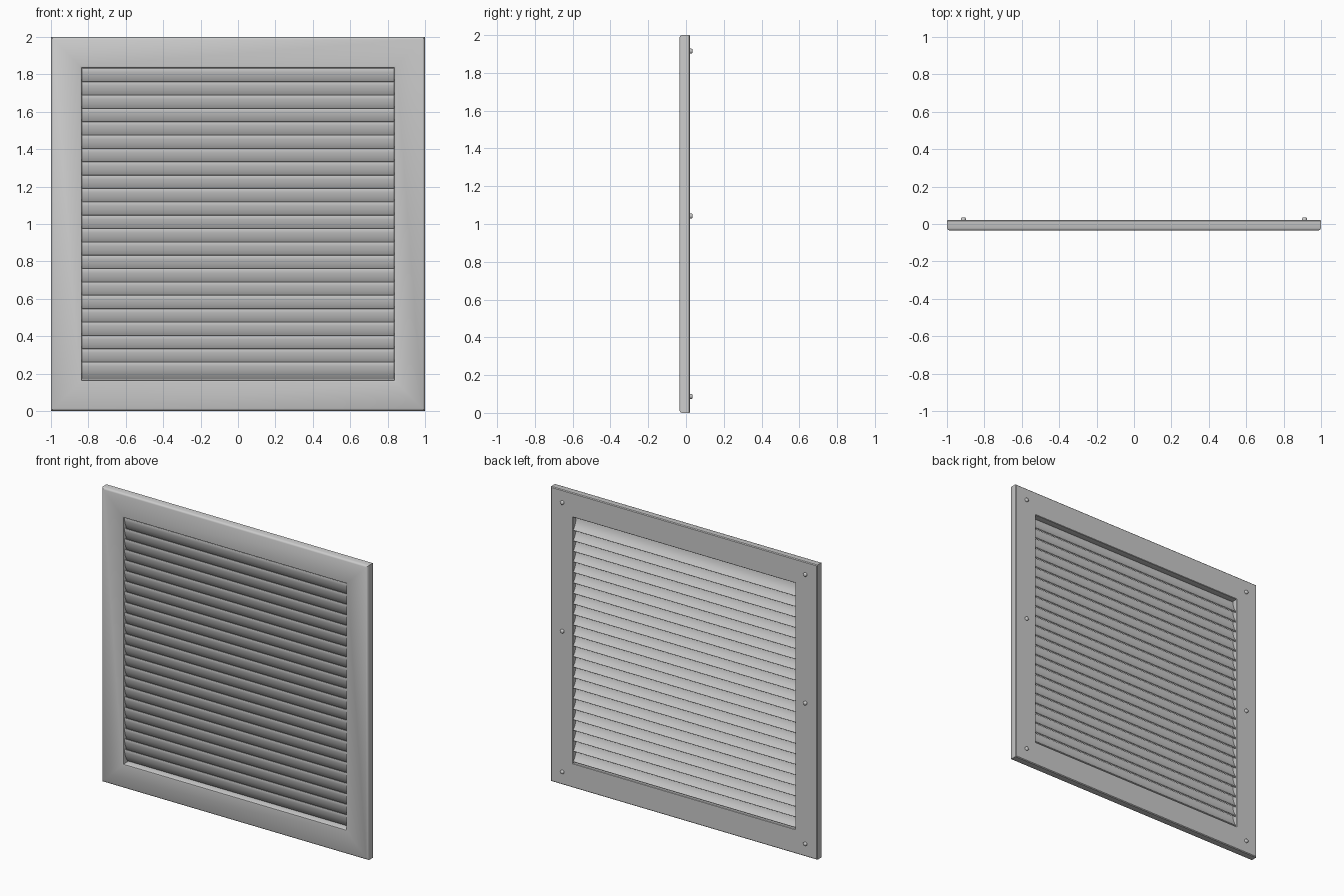
import bpy, bmesh, math
from mathutils import Vector

if "Cube" in bpy.data.objects:
    bpy.data.objects.remove(bpy.data.objects["Cube"])

CZ = 1.0  # centre height of the square grille


def finish(bm, name, angle=35):
    bmesh.ops.recalc_face_normals(bm, faces=bm.faces)
    me = bpy.data.meshes.new(name)
    bm.to_mesh(me)
    bm.free()
    ob = bpy.data.objects.new(name, me)
    bpy.context.collection.objects.link(ob)
    bpy.ops.object.select_all(action='DESELECT')
    bpy.context.view_layer.objects.active = ob
    ob.select_set(True)
    bpy.ops.object.shade_smooth_by_angle(angle=math.radians(angle))
    return ob


# Frame: closed profile (half size, y) swept round a mitred square
profile = [(1.0, 0.017), (1.0, -0.022), (0.996, -0.030), (0.987, -0.035),
           (0.846, -0.035), (0.838, -0.032), (0.835, -0.025),
           (0.835, 0.019), (0.838, 0.022), (0.995, 0.022)]
bm = bmesh.new()
rings = [[bm.verts.new((sx * h, y, CZ + sz * h))
          for sx, sz in ((-1, -1), (1, -1), (1, 1), (-1, 1))]
         for h, y in profile]
for i, a in enumerate(rings):
    b = rings[(i + 1) % len(rings)]
    for k in range(4):
        m = (k + 1) % 4
        bm.faces.new((a[k], a[m], b[m], b[k]))
finish(bm, "frame")

# Louvre slats: curved blade section, top edge forward, bottom edge back
centre = [(-0.021, -0.004), (-0.019, -0.022), (-0.013, -0.045),
          (-0.003, -0.068), (0.013, -0.090)]
half = 0.004


def blade_section():
    pts = [Vector(p) for p in centre]
    front, back = [], []
    for i, p in enumerate(pts):
        t = (pts[min(i + 1, len(pts) - 1)] - pts[max(i - 1, 0)]).normalized()
        n = Vector((t.y, -t.x)) * half
        front.append(p + n)
        back.append(p - n)
    top = [pts[0] + Vector((math.cos(a), math.sin(a))) * half
           for a in (math.radians(d) for d in (45, 90, 135))]
    return top + front + back[::-1]


section = blade_section()
pitch, slat_top = 0.0714, 1.833
bm = bmesh.new()
for i in range(23):
    z = slat_top - i * pitch
    ends = [[bm.verts.new((x, p.x, z + p.y)) for p in section]
            for x in (-0.84, 0.84)]
    n = len(section)
    for k in range(n):
        m = (k + 1) % n
        bm.faces.new((ends[0][k], ends[0][m], ends[1][m], ends[1][k]))
    for e in ends:
        bm.faces.new(e)
finish(bm, "louvre_slats", 40)

# Round studs on the back of the side rails
for side, x in (("left", -0.912), ("right", 0.912)):
    for level, z in (("bottom", 0.087), ("middle", 1.042), ("top", 1.915)):
        bm = bmesh.new()
        stud = [(0.013, 0.018), (0.013, 0.030), (0.010, 0.0335), (0.005, 0.035)]
        loops = [[bm.verts.new((x + r * math.cos(k * math.tau / 16), y,
                                z + r * math.sin(k * math.tau / 16)))
                  for k in range(16)] for r, y in stud]
        for a, b in zip(loops, loops[1:]):
            for k in range(16):
                m = (k + 1) % 16
                bm.faces.new((a[k], a[m], b[m], b[k]))
        bm.faces.new(loops[0])
        bm.faces.new(loops[-1])
        finish(bm, f"stud_{side}_{level}", 50)
